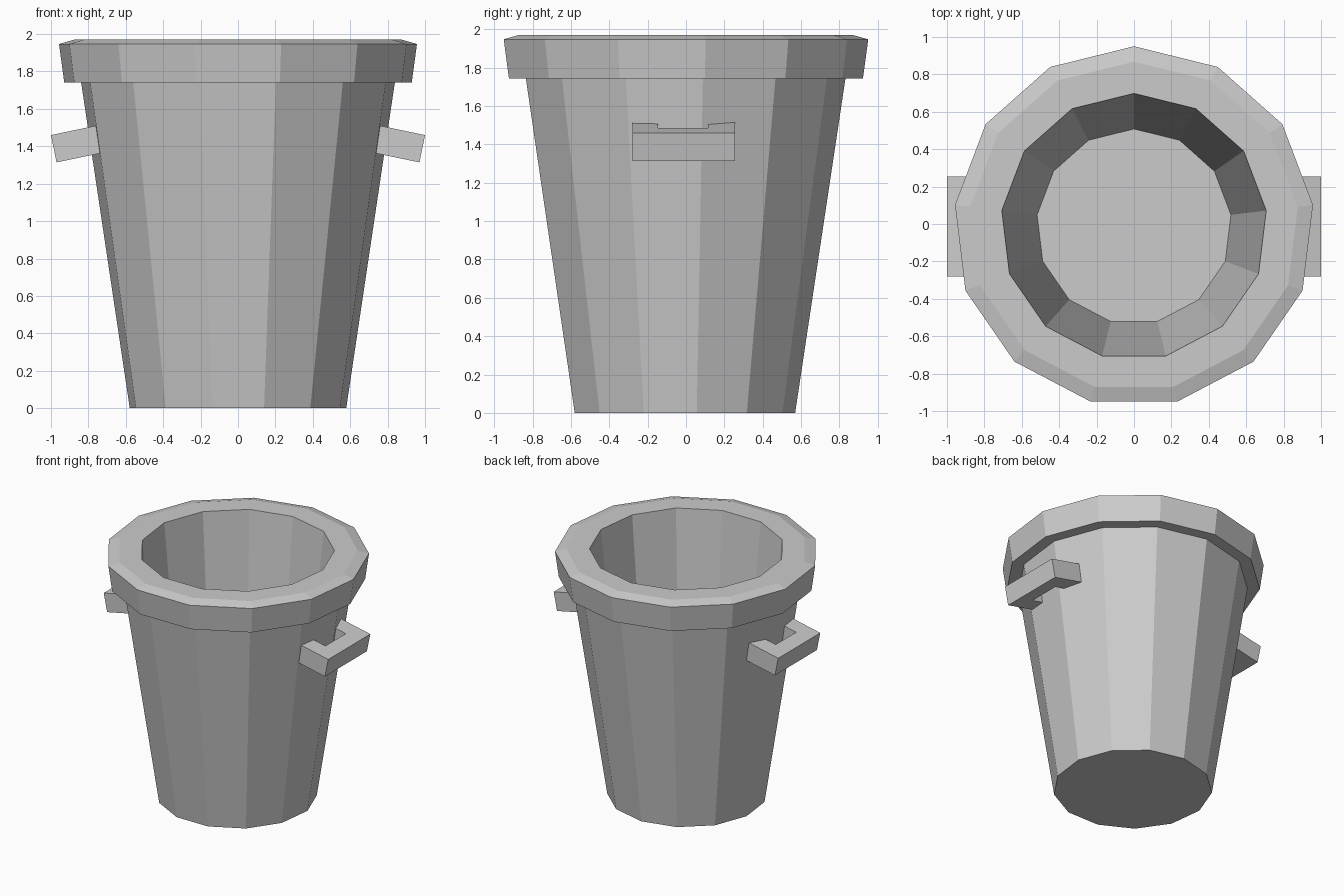
import bpy, bmesh, math

if "Cube" in bpy.data.objects:
    bpy.data.objects.remove(bpy.data.objects["Cube"])

SIDES = 13
Y0 = -0.014  # recentres the odd-sided outline


def make_object(name, bm):
    bmesh.ops.recalc_face_normals(bm, faces=bm.faces)
    mesh = bpy.data.meshes.new(name)
    bm.to_mesh(mesh)
    bm.free()
    obj = bpy.data.objects.new(name, mesh)
    bpy.context.collection.objects.link(obj)
    return obj


def lathe(name, profile):
    """Revolve (radius, z) points into a faceted shell, capping both ends."""
    bm = bmesh.new()
    rings = []
    for r, z in profile:
        angles = [math.pi / 2 + i * math.tau / SIDES for i in range(SIDES)]
        rings.append([bm.verts.new((r * math.cos(a), r * math.sin(a) + Y0, z)) for a in angles])
    for lower, upper in zip(rings, rings[1:]):
        for i in range(SIDES):
            j = (i + 1) % SIDES
            bm.faces.new((lower[i], lower[j], upper[j], upper[i]))
    bm.faces.new(rings[0])
    bm.faces.new(rings[-1])
    return make_object(name, bm)


# Tapered bucket: base, outer wall, rim, opening, inner wall and floor
lathe("bucket", [
    (0.583, 0.0), (0.845, 1.742),
    (0.936, 1.742), (0.964, 1.947), (0.882, 1.97),
    (0.712, 1.97), (0.522, 0.1),
])


# U-shaped handle, drooping outwards
def handle(name, side):
    outline = [(0.70, -0.28), (1.0, -0.28), (1.0, 0.255), (0.70, 0.255),
               (0.70, 0.115), (0.88, 0.115), (0.88, -0.145), (0.70, -0.145)]
    bm = bmesh.new()
    top = [bm.verts.new((side * x, y, 1.46 + (1.0 - x) * 0.208)) for x, y in outline]
    face = bm.faces.new(top)
    new = bmesh.ops.extrude_face_region(bm, geom=[face])["geom"]
    bmesh.ops.translate(bm, vec=(-0.03 * side, 0, -0.146),
                        verts=[v for v in new if isinstance(v, bmesh.types.BMVert)])
    return make_object(name, bm)


handle("handle_right", 1)
handle("handle_left", -1)
